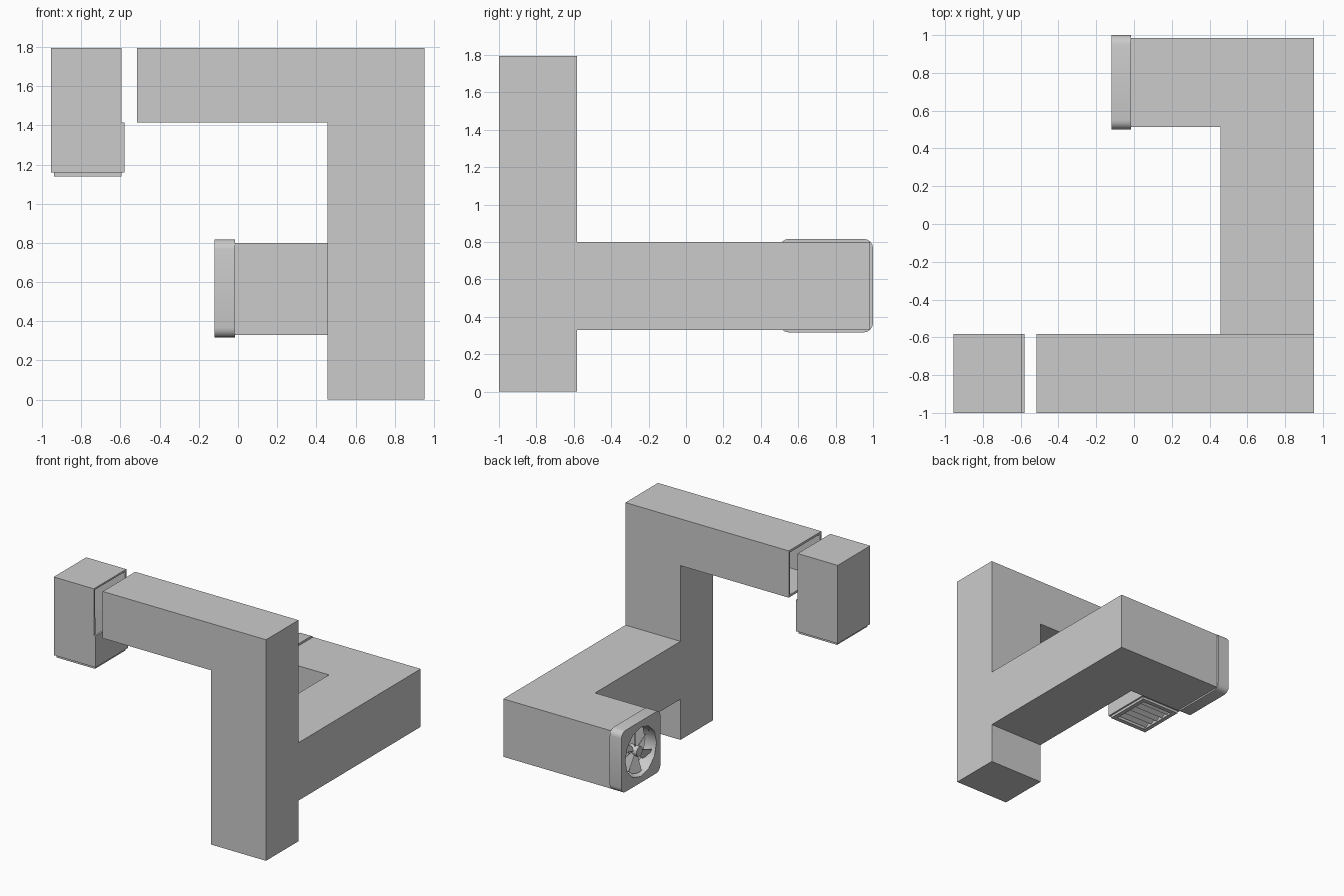
import bpy, bmesh
from math import pi, cos, sin
from mathutils import Matrix, Vector

if "Cube" in bpy.data.objects:
    bpy.data.objects.remove(bpy.data.objects["Cube"])


def finish(name, bm):
    bmesh.ops.recalc_face_normals(bm, faces=bm.faces)
    me = bpy.data.meshes.new(name)
    bm.to_mesh(me)
    bm.free()
    ob = bpy.data.objects.new(name, me)
    bpy.context.collection.objects.link(ob)
    return ob


def duct(name, grid, cells, openings, wall):
    """Sheet-metal shell around the filled grid cells, open where listed."""
    bm = bmesh.new()
    for c in cells:
        for axis in range(3):
            for side in (0, 1):
                n = list(c)
                n[axis] += 2 * side - 1
                if tuple(n) in cells or (c, axis, side) in openings:
                    continue
                u, v = (axis + 1) % 3, (axis + 2) % 3
                ring = []
                for du, dv in ((0, 0), (1, 0), (1, 1), (0, 1)):
                    p = Vector()
                    p[axis] = grid[axis][c[axis] + side]
                    p[u] = grid[u][c[u] + du]
                    p[v] = grid[v][c[v] + dv]
                    ring.append(bm.verts.new(p))
                bm.faces.new(ring if side else ring[::-1])
    bmesh.ops.remove_doubles(bm, verts=bm.verts, dist=1e-5)
    me = bpy.data.meshes.new(name)
    bm.to_mesh(me)
    bm.free()
    ob = bpy.data.objects.new(name, me)
    bpy.context.collection.objects.link(ob)
    m = ob.modifiers.new("wall", 'SOLIDIFY')
    m.thickness, m.offset, m.use_even_offset = wall, -1, True
    return ob


def add_box(bm, lo, hi, tilt=None):
    lo, hi = Vector(lo), Vector(hi)
    mat = Matrix.Translation((lo + hi) / 2) @ (tilt or Matrix())
    bmesh.ops.create_cube(bm, size=1, matrix=mat @ Matrix.Diagonal((*(hi - lo), 1)))


# Main duct: column, top arm and the branch that turns to the fan
cells = {(2, 0, k) for k in range(4)} | {(0, 0, 3), (1, 0, 3), (2, 1, 1), (2, 2, 1), (1, 2, 1)}
duct("main_duct",
     ([-0.515, -0.015, 0.458, 0.952], [-1, -0.583, 0.513, 0.985], [0, 0.33, 0.80, 1.415, 1.795]),
     cells, {((0, 0, 3), 0, 0), ((1, 2, 1), 0, 0)}, 0.018)

# Separate outlet elbow, open towards the arm and at the bottom
duct("outlet_elbow",
     ([-0.955, -0.595, -0.58], [-1, -0.583], [1.16, 1.415, 1.795]),
     {(0, 0, 0), (0, 0, 1), (1, 0, 0)},
     {((0, 0, 1), 0, 1), ((0, 0, 0), 2, 0), ((1, 0, 0), 2, 0)}, 0.014)

# Outlet grille: frame and angled slats
bm = bmesh.new()
x0, x1, y0, y1, z0, z1, f = -0.94, -0.594, -0.986, -0.597, 1.14, 1.185, 0.035
add_box(bm, (x0, y0, z0), (x1, y0 + f, z1))
add_box(bm, (x0, y1 - f, z0), (x1, y1, z1))
add_box(bm, (x0, y0 + f, z0), (x0 + f, y1 - f, z1))
add_box(bm, (x1 - f, y0 + f, z0), (x1, y1 - f, z1))
finish("outlet_grille", bm)
bm = bmesh.new()
for i in range(5):
    y = y0 + f + (i + 0.5) * (y1 - y0 - 2 * f) / 5
    add_box(bm, (x0 + f, y - 0.022, 1.16), (x1 - f, y + 0.022, 1.168),
            Matrix.Rotation(0.6, 4, 'X'))
finish("grille_slats", bm)

# Fan housing: rounded square plate with a round opening
R, HALF, CORNER = 0.2, 0.25, 0.05
FAN = Vector((-0.0675, 0.75, 0.567))
outer = []
for q, (sx, sy) in enumerate(((1, 1), (-1, 1), (-1, -1), (1, -1))):
    for s in range(5):
        a = (q + s / 4) * pi / 2
        outer.append((sx * (HALF - CORNER) + CORNER * cos(a),
                      sy * (HALF - CORNER) + CORNER * sin(a)))
inner = [(R * cos(i * pi / 6), R * sin(i * pi / 6)) for i in range(12)]
cu = bpy.data.curves.new("fan_housing", 'CURVE')
cu.dimensions, cu.fill_mode, cu.extrude = '2D', 'BOTH', 0.0525
for pts in (outer, inner):
    sp = cu.splines.new('POLY')
    sp.points.add(len(pts) - 1)
    for p, co in zip(sp.points, pts):
        p.co = (*co, 0, 1)
    sp.use_cyclic_u = True
housing = bpy.data.objects.new("fan_housing", cu)
bpy.context.collection.objects.link(housing)
housing.location = FAN
housing.rotation_euler = (pi / 2, 0, pi / 2)
bpy.context.view_layer.objects.active = housing
housing.select_set(True)
bpy.ops.object.convert(target='MESH')

# Fan hub
bm = bmesh.new()
bmesh.ops.create_cone(bm, cap_ends=True, segments=12, radius1=0.04, radius2=0.04, depth=0.08,
                      matrix=Matrix.Translation(FAN) @ Matrix.Rotation(pi / 2, 4, 'Y'))
finish("fan_hub", bm)

# Fan blades: six pitched, widening paddles
bm = bmesh.new()
for i in range(6):
    mat = (Matrix.Translation(FAN) @ Matrix.Rotation(i * pi / 3, 4, 'X')
           @ Matrix.Rotation(0.6, 4, 'Z'))
    sides = []
    for t in (-0.004, 0.004):
        sides.append([bm.verts.new(mat @ Vector((t, y, z))) for y, z in
                      ((-0.015, 0.03), (0.015, 0.03), (0.05, 0.17), (0.025, 0.188),
                       (-0.025, 0.188), (-0.05, 0.17))])
    a, b = sides
    bm.faces.new(a[::-1])
    bm.faces.new(b)
    for k in range(6):
        bm.faces.new((a[k], a[(k + 1) % 6], b[(k + 1) % 6], b[k]))
finish("fan_blades", bm)
